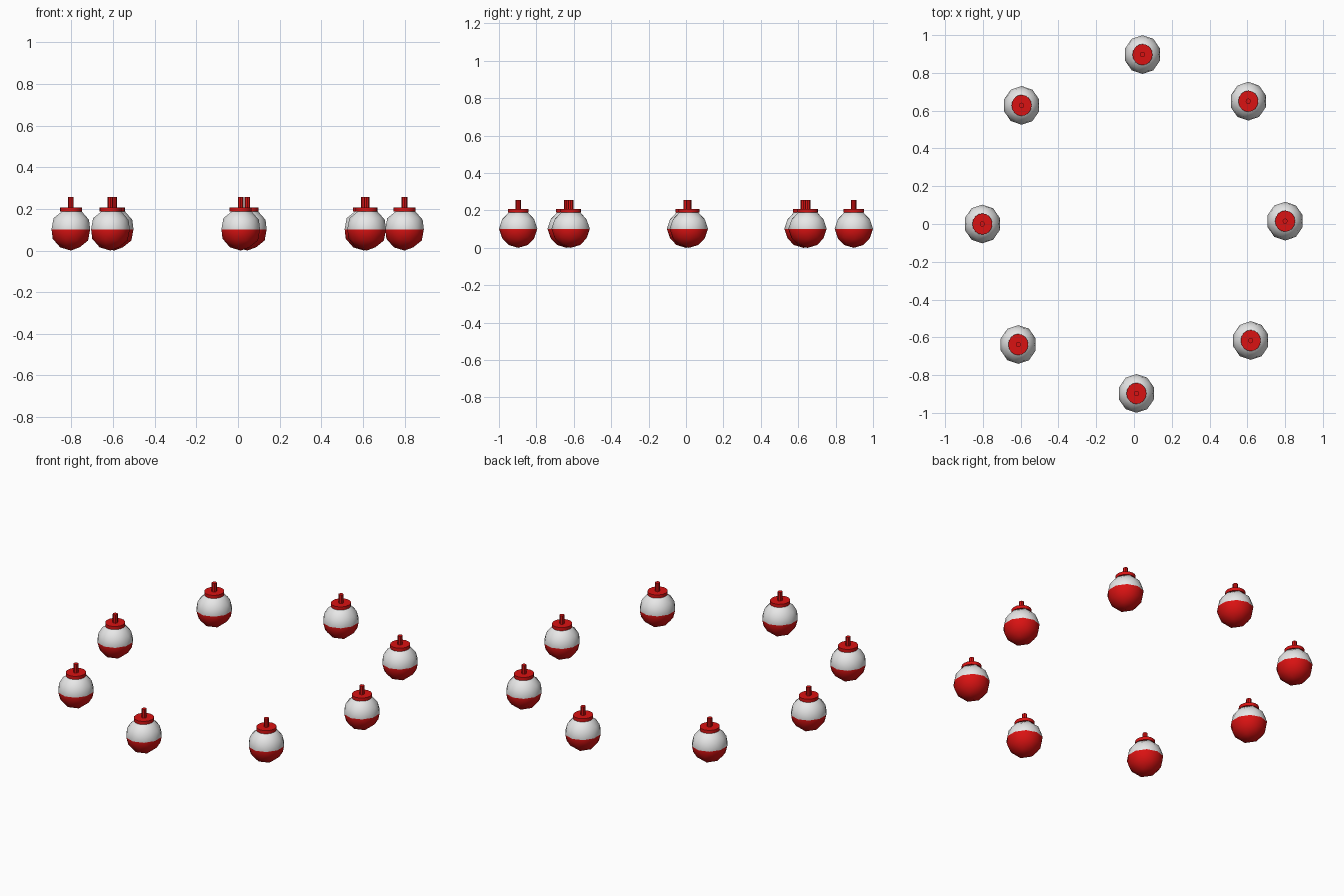
import bpy, bmesh, math
from mathutils import Matrix

if "Cube" in bpy.data.objects:
    bpy.data.objects.remove(bpy.data.objects["Cube"])


def material(name, rgb):
    m = bpy.data.materials.new(name)
    m.diffuse_color = (*rgb, 1)
    m.use_nodes = True
    m.node_tree.nodes["Principled BSDF"].inputs["Base Color"].default_value = m.diffuse_color
    return m


RED = material("float red", (0.70, 0.006, 0.006))
WHITE = material("float white", (0.80, 0.80, 0.80))

# ball half sizes in x, y, z
RX, RY, RZ = 0.0975, 0.1025, 0.102
SX = 0.96

# ring of floats: x, y
SPOTS = [(0.045, 0.897), (0.605, 0.65), (0.80, 0.015), (0.618, -0.617),
         (0.013, -0.897), (-0.613, -0.638), (-0.803, 0.0), (-0.595, 0.628)]


def finish(bm, name, mats, loc):
    me = bpy.data.meshes.new(name)
    bm.to_mesh(me)
    bm.free()
    for m in mats:
        me.materials.append(m)
    ob = bpy.data.objects.new(name, me)
    ob.location = loc
    bpy.context.collection.objects.link(ob)
    bpy.ops.object.select_all(action='DESELECT')
    ob.select_set(True)
    bpy.context.view_layer.objects.active = ob
    bpy.ops.object.shade_smooth_by_angle(angle=math.radians(35))
    return ob


def cylinder(name, rx, ry, z0, z1, sides, loc):
    bm = bmesh.new()
    bmesh.ops.create_cone(bm, cap_ends=True, segments=sides, radius1=1, radius2=1, depth=1)
    bmesh.ops.transform(bm, verts=bm.verts, matrix=Matrix.Translation((0, 0, (z0 + z1) / 2))
                        @ Matrix.Diagonal((rx, ry, z1 - z0, 1)))
    return finish(bm, name, [RED], loc)


for i, (x, y) in enumerate(SPOTS, 1):
    loc = (x, y, 0)
    # two-tone low-poly ball, red below its equator
    bm = bmesh.new()
    bmesh.ops.create_icosphere(bm, subdivisions=2, radius=1)
    for f in bm.faces:
        f.material_index = 1 if f.calc_center_median().z > 0 else 0
    bmesh.ops.transform(bm, verts=bm.verts, matrix=Matrix.Translation((0, 0, RZ))
                        @ Matrix.Diagonal((RX, RY, RZ, 1)))
    finish(bm, f"float_ball_{i}", [RED, WHITE], loc)
    # cap disc and line stem
    cylinder(f"cap_disc_{i}", 0.055 * SX, 0.056, 0.188, 0.207, 16, loc)
    cylinder(f"line_stem_{i}", 0.014 * SX, 0.0145, 0.2, 0.257, 8, loc)
